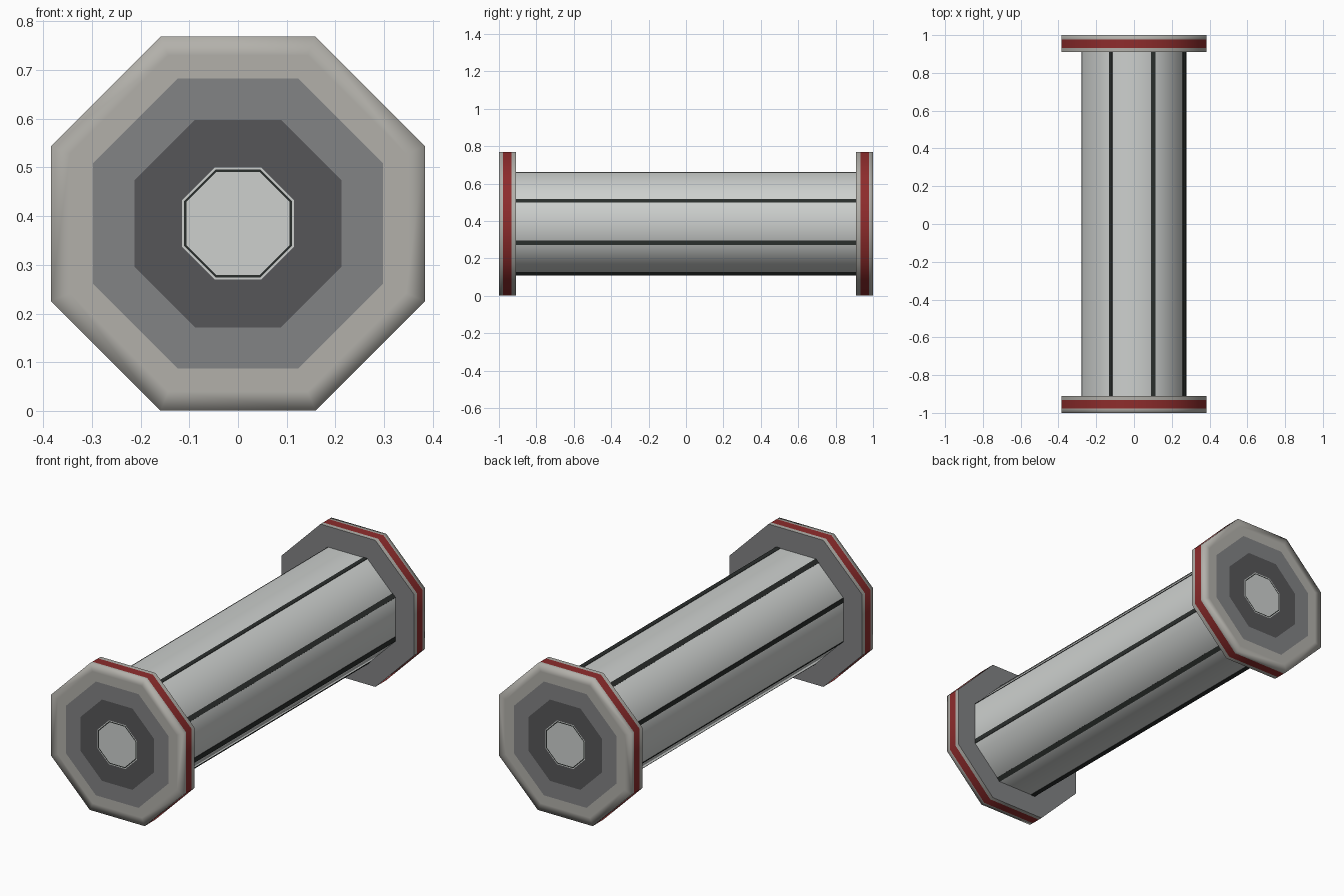
import bpy, bmesh, math

if "Cube" in bpy.data.objects:
    bpy.data.objects.remove(bpy.data.objects["Cube"])

CZ = 0.385          # height of the spool axis
K = math.cos(math.pi / 8)


def srgb(r, g, b):
    f = lambda c: c / 12.92 if c <= 0.04045 else ((c + 0.055) / 1.055) ** 2.4
    return (f(r / 255), f(g / 255), f(b / 255), 1)


def material(name, rgb):
    m = bpy.data.materials.new(name)
    m.diffuse_color = srgb(*rgb)
    m.use_nodes = True
    m.node_tree.nodes["Principled BSDF"].inputs["Base Color"].default_value = m.diffuse_color
    return m


BEIGE = material("warm grey", (178, 176, 170))
MID = material("mid grey", (130, 131, 133))
DARK = material("dark grey", (86, 86, 88))
LIGHT = material("light grey", (205, 208, 206))
RED = material("red", (142, 44, 44))
BLACK = material("near black", (42, 46, 44))
MATS = [BEIGE, MID, DARK, LIGHT, RED, BLACK]


def finish(bm, name):
    me = bpy.data.meshes.new(name)
    bm.to_mesh(me)
    bm.free()
    for m in MATS:
        me.materials.append(m)
    ob = bpy.data.objects.new(name, me)
    bpy.context.collection.objects.link(ob)
    return ob


def octagon(bm, apothem, y):
    r = apothem / K
    return [bm.verts.new((r * math.cos(math.pi / 8 + k * math.pi / 4), y,
                          CZ + r * math.sin(math.pi / 8 + k * math.pi / 4))) for k in range(8)]


def bridge(bm, a, b, mat):
    for i in range(8):
        j = (i + 1) % 8
        f = bm.faces.new((a[i], a[j], b[j], b[i]))
        f.material_index = MATS.index(mat)
        f.smooth = True


def end_cap(name, side):
    # (apothem, distance from centre, colour of the band leading to it)
    rings = [(0.106, 1.0, None), (0.111, 1.0, BLACK), (0.115, 1.0, LIGHT),
             (0.213, 1.0, DARK), (0.298, 1.0, MID), (0.345, 1.0, BEIGE),
             (0.384, 1.0, BEIGE), (0.384, 0.978, BEIGE), (0.384, 0.932, RED),
             (0.384, 0.91, BEIGE)]
    bm = bmesh.new()
    loops = [octagon(bm, a, side * y) for a, y, _ in rings]
    for i in range(1, len(rings)):
        bridge(bm, loops[i - 1], loops[i], rings[i][2])
    bm.faces.new(loops[0]).material_index = MATS.index(LIGHT)
    back = bm.faces.new(loops[-1])
    back.material_index = MATS.index(MID)
    for e in back.edges:
        e.smooth = False
    bmesh.ops.recalc_face_normals(bm, faces=bm.faces)
    return finish(bm, name)


# two octagonal end caps
end_cap("front_cap", -1)
end_cap("back_cap", 1)

# octagonal barrel
bm = bmesh.new()
bridge(bm, octagon(bm, 0.275, 0.91), octagon(bm, 0.275, -0.91), LIGHT)
bm.normal_update()
f = next(iter(bm.faces))
c = f.calc_center_median()
if f.normal.x * c.x + f.normal.z * (c.z - CZ) < 0:
    bmesh.ops.reverse_faces(bm, faces=bm.faces)
finish(bm, "barrel")

# thin dark strip along one edge of every barrel face
bm = bmesh.new()
for k in range(8):
    a = k * math.pi / 4
    n, t = (math.cos(a), math.sin(a)), (math.sin(a), -math.cos(a))
    vs = []
    for d in (0.272, 0.277):
        for s, y in ((0.089, -0.91), (0.114, -0.91), (0.114, 0.91), (0.089, 0.91)):
            vs.append(bm.verts.new((d * n[0] + s * t[0], y, CZ + d * n[1] + s * t[1])))
    for q in ((0, 1, 2, 3), (4, 5, 6, 7), (0, 1, 5, 4), (1, 2, 6, 5), (2, 3, 7, 6), (3, 0, 4, 7)):
        bm.faces.new([vs[i] for i in q]).material_index = MATS.index(BLACK)
bmesh.ops.recalc_face_normals(bm, faces=bm.faces)
finish(bm, "barrel_strips")
